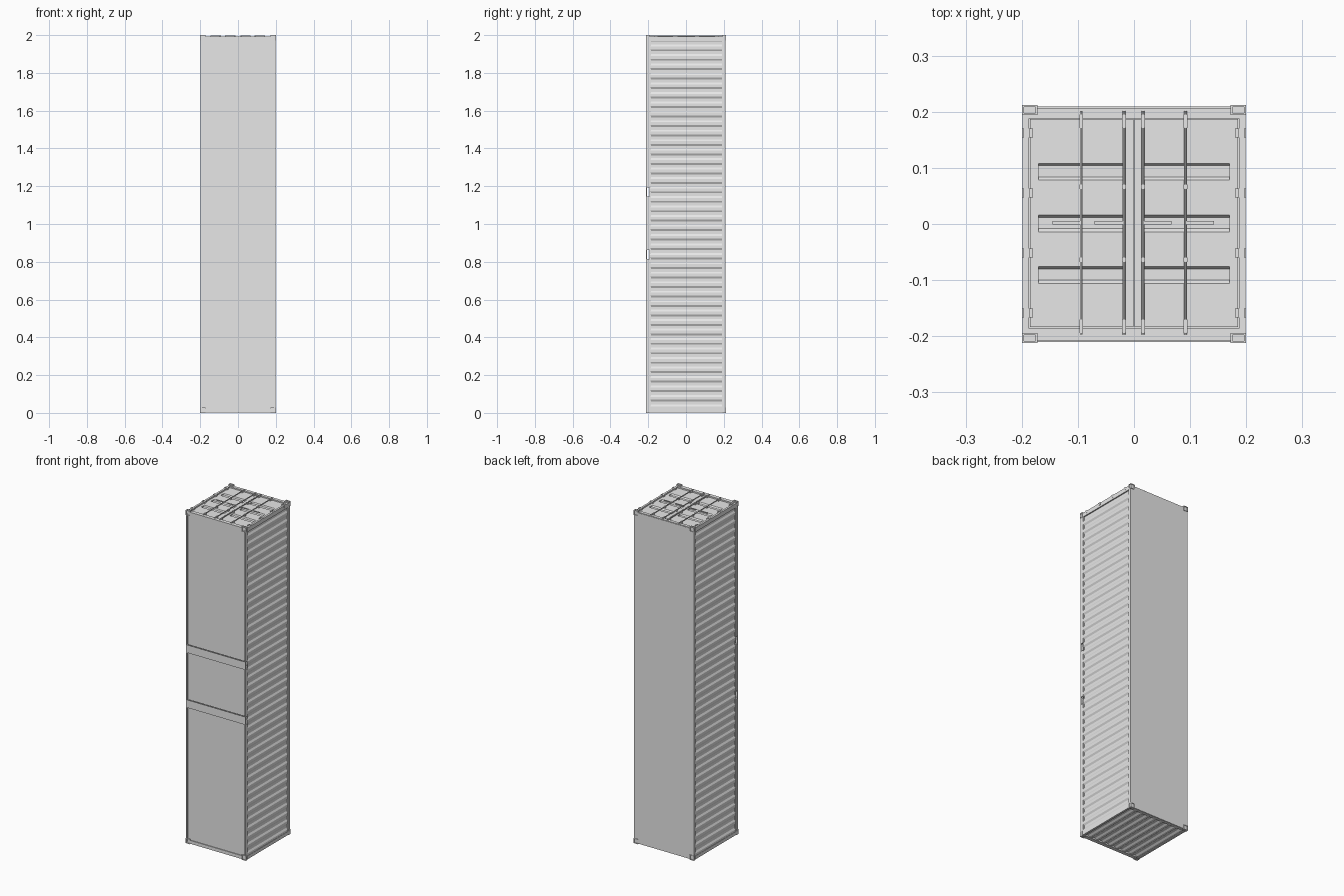
import bpy, bmesh
from mathutils import Vector

cube = bpy.data.objects.get("Cube")
if cube:
    bpy.data.objects.remove(cube)

grey = bpy.data.materials.new("plain_grey")
grey.use_nodes = True
grey.diffuse_color = (0.8, 0.8, 0.8, 1)
grey.node_tree.nodes["Principled BSDF"].inputs["Base Color"].default_value = (0.8, 0.8, 0.8, 1)


def finish(name, bm):
    mesh = bpy.data.meshes.new(name)
    bm.to_mesh(mesh)
    bm.free()
    mesh.materials.append(grey)
    obj = bpy.data.objects.new(name, mesh)
    bpy.context.collection.objects.link(obj)
    return obj


def add_box(bm, x, y, z):
    """Box from (low, high) pairs."""
    verts = bmesh.ops.create_cube(bm, size=1)["verts"]
    for v in verts:
        for i, (a, b) in enumerate((x, y, z)):
            v.co[i] = (a + b) / 2 + v.co[i] * abs(b - a)
    return list({f for v in verts for f in v.link_faces})


def boxes(name, specs):
    bm = bmesh.new()
    for spec in specs:
        add_box(bm, *spec)
    return finish(name, bm)


def both(a, b):
    """The same span on the right and left."""
    return [(-b, -a), (a, b)]


def sheet(name, profile, span, place, outward):
    """Sweep a (position, depth) profile across a span."""
    bm = bmesh.new()
    rows = [[bm.verts.new(place(u, v, d)) for v in span] for u, d in profile]
    for a, b in zip(rows, rows[1:]):
        bm.faces.new((a[0], a[1], b[1], b[0]))
    bm.normal_update()
    if sum((f.normal for f in bm.faces), Vector()).dot(Vector(outward)) < 0:
        bmesh.ops.reverse_faces(bm, faces=bm.faces[:])
    return finish(name, bm)


def waves(low, high, count, outer, inner):
    """Trapezoid corrugation profile."""
    step = (high - low) / count
    points = []
    for i in range(count):
        for t, d in ((0, outer), (0.3, outer), (0.5, inner), (0.8, inner)):
            points.append((low + (i + t) * step, d))
    return points + [(high, outer)]


# Corrugated walls
for side, name in ((-1, "right_wall"), (1, "left_wall")):
    sheet(name, waves(0.02, 1.975, 39, 0.197, 0.191), (-0.192, 0.192),
          lambda u, v, d: (side * d, v, u), (side, 0, 0))
sheet("end_wall", waves(-0.188, 0.188, 8, 0.005, 0.011), (-0.19, 0.19),
      lambda u, v, d: (u, v, d), (0, 0, -1))

# Roof and long rails
boxes("roof", [((-0.1992, 0.1992), (0.203, 0.209), (0.003, 1.99))])
boxes("roof_rails", [(x, (0.19, 0.206), (0.005, 1.985)) for x in both(0.187, 0.1985)])

# Floor, split by two lift pockets
pockets = [(0.815, 0.862), (1.145, 1.192)]
bays = [(0.012, pockets[0][0]), (pockets[0][1], pockets[1][0]), (pockets[1][1], 1.98)]
boxes("floor_base", [((-0.195, 0.195), (-0.19, -0.186), (0.012, 1.98))])
boxes("floor_bays", [((-0.191, 0.191), (-0.204, -0.189), z) for z in bays])
boxes("floor_rails", [(x, (-0.2105, -0.189), z) for z in bays for x in both(0.19, 0.1985)])
boxes("pocket_covers", [((-0.1985, 0.1985), (-0.2105, -0.207), z) for z in pockets])

# Frames at both ends
for name, z in (("bottom_frame", (0.002, 0.022)), ("door_frame", (1.968, 1.993))):
    specs = [(x, (-0.209, 0.207), z) for x in both(0.187, 0.199)]
    specs += [((-0.19, 0.19), (-0.2085, -0.186), z), ((-0.19, 0.19), (0.188, 0.2065), z)]
    boxes(name, specs)

# Corner castings with sunk openings
bm = bmesh.new()
for x in both(0.172, 0.2):
    for y in both(0.194, 0.212):
        for z in ((0, 0.029), (1.971, 2)):
            centre = Vector((sum(x), sum(y), sum(z) - 2)) / 2
            faces = add_box(bm, x, y, z)
            bm.normal_update()
            outer = [f for f in faces if f.normal.dot(centre) > 0]
            bmesh.ops.inset_individual(bm, faces=outer, thickness=0.005, depth=0)
            bmesh.ops.inset_individual(bm, faces=outer, thickness=0.0005, depth=-0.003)
finish("corner_castings", bm)

# Doors with three pressed grooves each
face, sunk = 1.986, 1.979
grooves = [(-0.106, -0.076), (-0.014, 0.016), (0.078, 0.108)]
profile = [(-0.184, face)]
for a, b in grooves:
    profile += [(a, face), (a + 0.006, sunk), (b - 0.004, sunk), (b, face)]
profile.append((0.187, face))
for side, name in ((-1, "right_door"), (1, "left_door")):
    sheet(name + "_panel", profile, (side * 0.019, side * 0.17),
          lambda u, v, d: (v, u, d), (0, 0, 1))
    spans = [sorted((side * a, side * b)) for a, b in ((0.001, 0.019), (0.17, 0.1855))]
    boxes(name + "_stiles", [(x, (-0.184, 0.187), (1.972, face)) for x in spans])
boxes("door_backing", [((-0.19, 0.19), (-0.19, 0.19), (1.968, 1.974))])

# Hinges
hinge_ys = [-0.159, -0.052, 0.055, 0.162]
boxes("hinges", [(x, (y - 0.008, y + 0.008), (1.984, 1.996))
                 for y in hinge_ys for x in both(0.18, 0.187)])
boxes("hinge_lugs", [(x, (y - 0.008, y + 0.008), (1.98, 1.996))
                     for y in hinge_ys for x in both(0.196, 0.1998)])

# Locking rods, brackets and handles
rod_xs = [-0.094, -0.018, 0.016, 0.092]
bm = bmesh.new()
for x in rod_xs:
    rod = bmesh.ops.create_cone(bm, cap_ends=True, segments=8, radius1=0.0026,
                                radius2=0.0026, depth=0.398)["verts"]
    for v in rod:
        v.co = (x + v.co.x, v.co.z + 0.002, 1.9955 + v.co.y)
rods = finish("lock_rods", bm)
boxes("rod_brackets", [((x - 0.0035, x + 0.0035), (y - h, y + h), (1.985, 1.9985))
                       for x in rod_xs
                       for y, h in ((-0.182, 0.012), (-0.064, 0.004), (0.066, 0.004), (0.183, 0.012))])
boxes("handles", [(x, (-0.001, 0.005), (1.992, 1.997))
                  for x in ((-0.145, -0.092), (-0.07, -0.016), (0.014, 0.067), (0.09, 0.143))])
